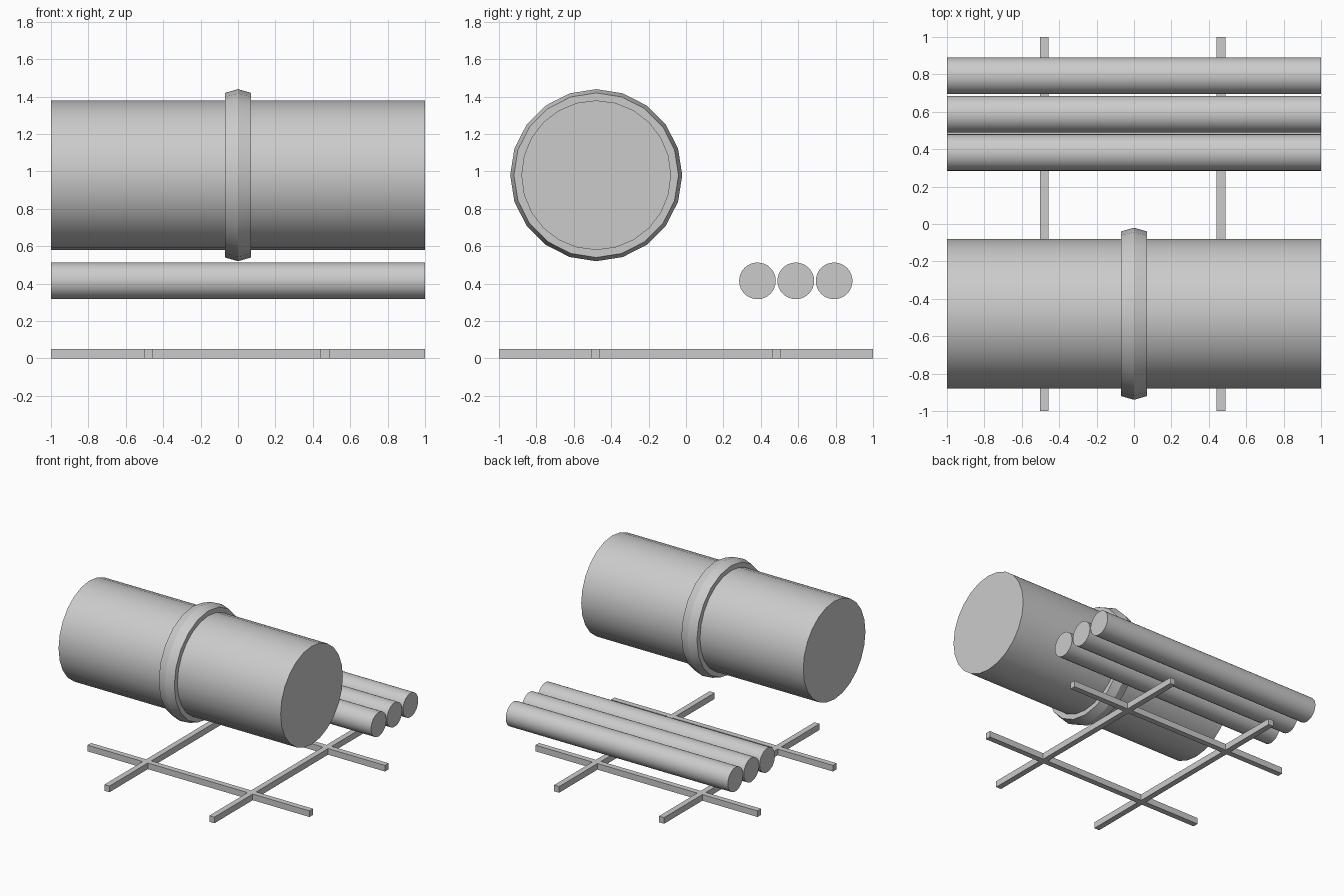
import bpy, math

if "Cube" in bpy.data.objects:
    bpy.data.objects.remove(bpy.data.objects["Cube"])


def lathe_x(name, profile, n, y, z, closed=False):
    """Revolve (x, radius) points about an axis parallel to x; open profiles get end caps."""
    m = len(profile)
    verts = []
    for x, r in profile:
        for i in range(n):
            a = 2 * math.pi * i / n
            verts.append((x, r * math.cos(a), r * math.sin(a)))
    faces = []
    for j in range(m if closed else m - 1):
        k = (j + 1) % m
        for i in range(n):
            i2 = (i + 1) % n
            faces.append((j * n + i, k * n + i, k * n + i2, j * n + i2))
    if not closed:
        faces.append(tuple(range(n)))
        faces.append(tuple(range((m - 1) * n, m * n))[::-1])
    # consistent outward winding
    faces = [f[::-1] for f in faces]
    mesh = bpy.data.meshes.new(name)
    mesh.from_pydata(verts, [], faces)
    ob = bpy.data.objects.new(name, mesh)
    bpy.context.collection.objects.link(ob)
    ob.location = (0, y, z)
    bpy.ops.object.select_all(action='DESELECT')
    ob.select_set(True)
    bpy.context.view_layer.objects.active = ob
    bpy.ops.object.shade_smooth_by_angle(angle=math.radians(25))
    return ob


def bar(name, size, loc):
    bpy.ops.mesh.primitive_cube_add(size=1, location=loc)
    ob = bpy.context.object
    ob.name = name
    ob.scale = size
    return ob


# Large drum
lathe_x("drum", [(-1, 0.4), (1, 0.4)], 24, -0.48, 0.98)

# Collar around the middle of the drum
collar = [(-0.07, 0.39), (-0.07, 0.44), (0, 0.46), (0.07, 0.44), (0.07, 0.39)]
lathe_x("collar", collar, 20, -0.48, 0.98, closed=True)

# Three thin pipes side by side
for i, y in enumerate((0.382, 0.587, 0.792)):
    lathe_x(f"pipe_{i + 1}", [(-1, 0.098), (1, 0.098)], 32, y, 0.415)

# Crossed base rails
for i, p in enumerate((-0.485, 0.485)):
    bar(f"long_rail_{i + 1}", (2, 0.046, 0.05), (0, p, 0.025))
for i, p in enumerate((-0.48, 0.465)):
    bar(f"cross_rail_{i + 1}", (0.046, 2, 0.05), (p, 0, 0.025))
